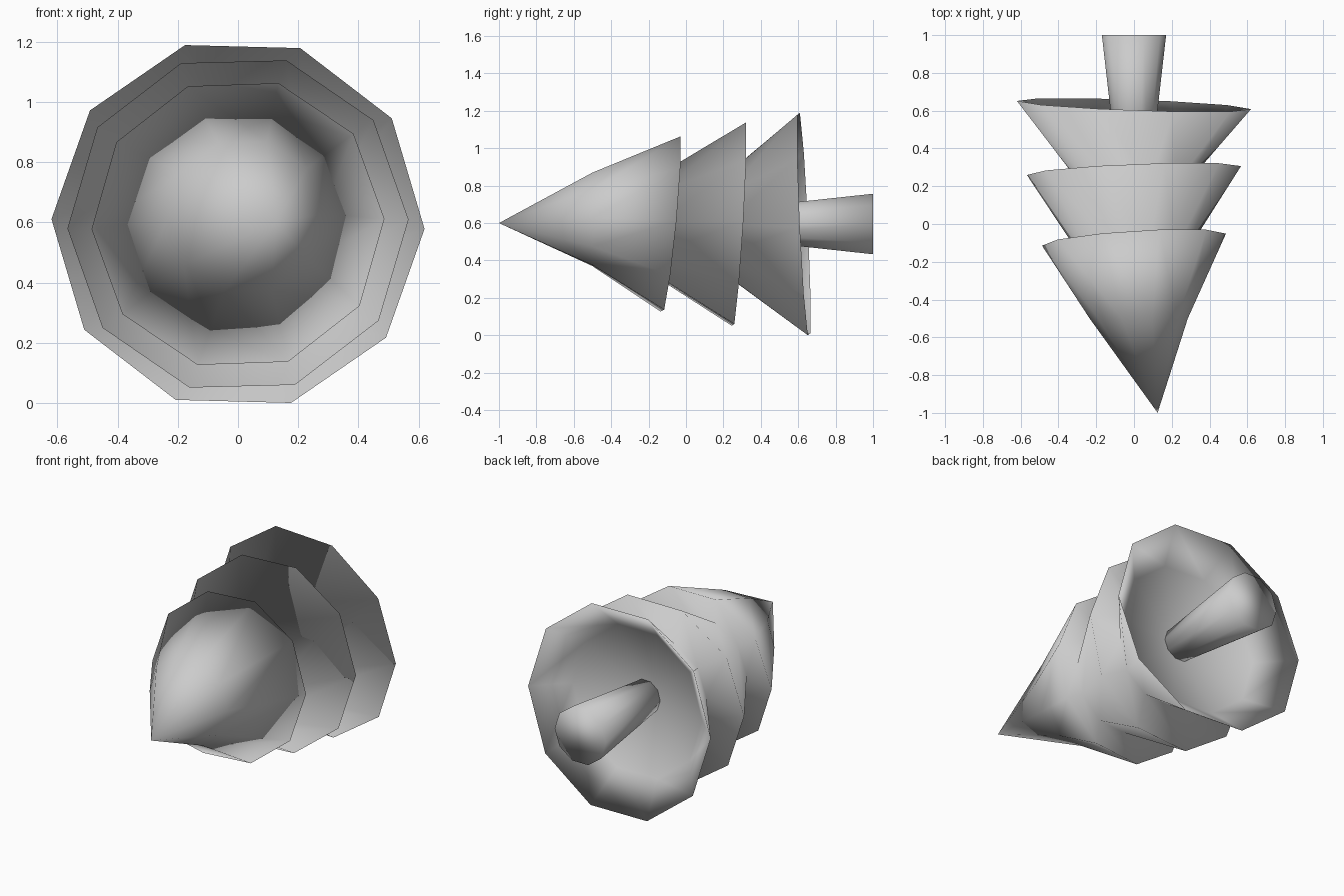
import bpy, bmesh, math

cube = bpy.data.objects.get("Cube")
if cube:
    bpy.data.objects.remove(cube, do_unlink=True)

grey = bpy.data.materials.new("light grey")
grey.use_nodes = True
colour = (0.6, 0.6, 0.6, 1)
grey.diffuse_color = colour
grey.node_tree.nodes["Principled BSDF"].inputs["Base Color"].default_value = colour

SIDES = 10
AXIS_Z = 0.595


def add_ring(bm, radius, y, tilt_x=0, tilt_z=0, turn=0, cx=0, cz=0):
    """Ten-sided ring around the lying axis, tilted by its slopes in x and z."""
    verts = []
    for i in range(SIDES):
        a = math.radians(turn) + math.tau * i / SIDES
        x, z = radius * math.cos(a), radius * math.sin(a)
        verts.append(bm.verts.new((cx + x, y + tilt_x * x + tilt_z * z, AXIS_Z + cz + z)))
    return verts


def bridge(bm, a, b):
    for i in range(SIDES):
        j = (i + 1) % SIDES
        bm.faces.new((a[i], a[j], b[j], b[i]))


def fan(bm, ring, point):
    for i in range(SIDES):
        bm.faces.new((point, ring[(i + 1) % SIDES], ring[i]))


def finish(bm, name):
    bmesh.ops.recalc_face_normals(bm, faces=bm.faces)
    for f in bm.faces:
        f.smooth = True
    mesh = bpy.data.meshes.new(name)
    bm.to_mesh(mesh)
    bm.free()
    mesh.materials.append(grey)
    ob = bpy.data.objects.new(name, mesh)
    bpy.context.collection.objects.link(ob)


# Foliage: bent tip, then three skirts, the last with a hollow underside
bm = bmesh.new()
tip = bm.verts.new((0.125, -1, 0.6))
rings = [
    add_ring(bm, 0.26, -0.5, 0, 0, 2, 0.025, 0.025),
    add_ring(bm, 0.487, -0.083, 0.062, 0.096, 2),
    add_ring(bm, 0.28, -0.16, 0.05, 0.07, 2),
    add_ring(bm, 0.567, 0.283, 0.04, 0.06, 1.5),
    add_ring(bm, 0.27, 0.2, 0.02, 0.03, 0),
    add_ring(bm, 0.62, 0.63, -0.036, -0.046, -1.5),
    add_ring(bm, 0.44, 0.46, -0.036, -0.046, -1.5),
]
fan(bm, rings[0], tip)
for a, b in zip(rings, rings[1:]):
    bridge(bm, a, b)
fan(bm, rings[-1], bm.verts.new((0, 0.36, AXIS_Z)))
finish(bm, "foliage")

# Trunk: flared stub reaching into the hollow of the last skirt
bm = bmesh.new()
inner = add_ring(bm, 0.09, 0.3)
outer = add_ring(bm, 0.17, 1.0)
bridge(bm, inner, outer)
bm.faces.new(inner)
bm.faces.new(outer)
finish(bm, "trunk")
